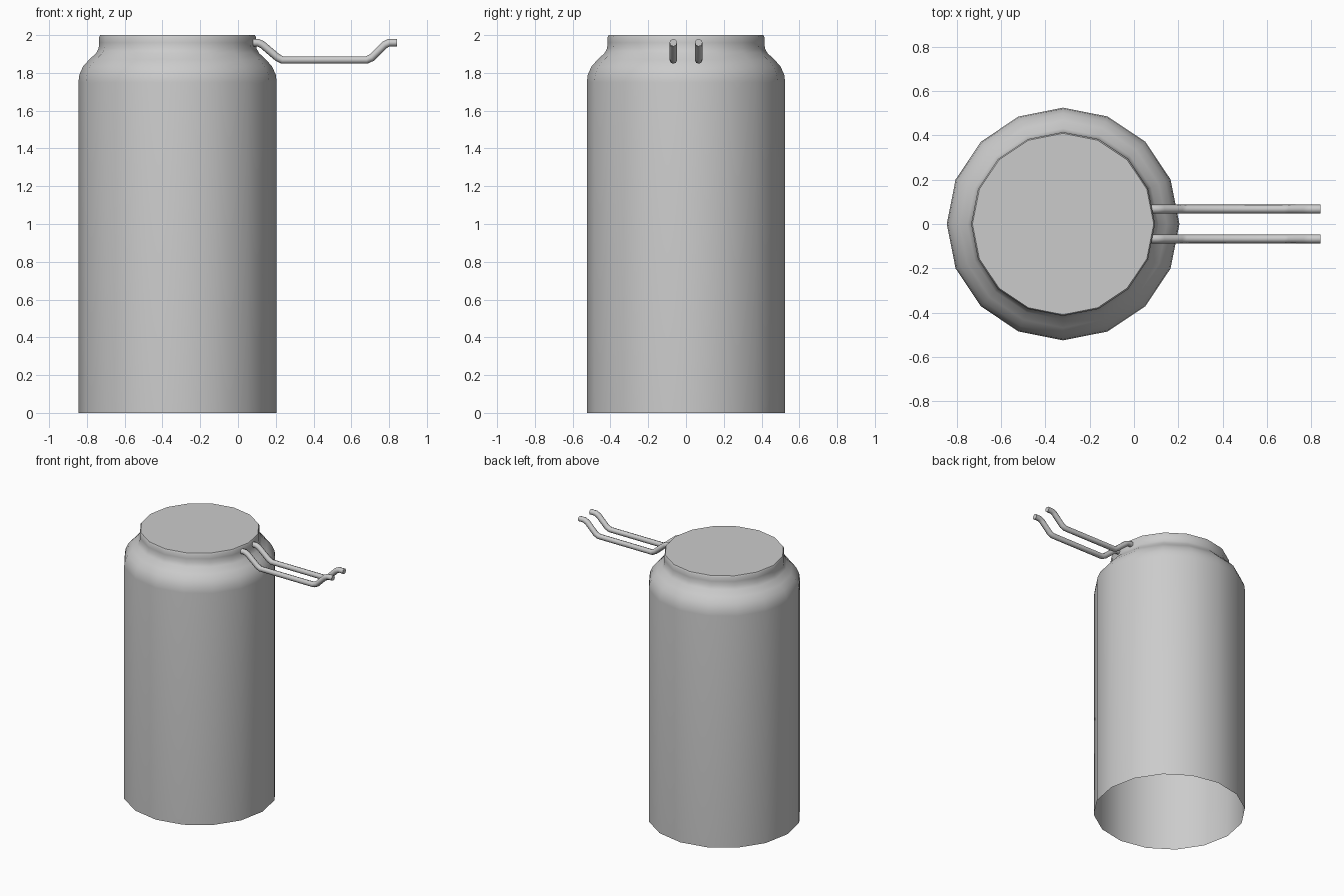
import bpy, bmesh, math

if "Cube" in bpy.data.objects:
    bpy.data.objects.remove(bpy.data.objects["Cube"])

CX, SIDES = -0.32, 16


def lathe(name, profile, cap_top=False):
    """Spin a (radius, z) profile around the can's axis."""
    bm = bmesh.new()
    rings = []
    for r, z in profile:
        rings.append([bm.verts.new((r * math.cos(2 * math.pi * i / SIDES),
                                    r * math.sin(2 * math.pi * i / SIDES), z))
                      for i in range(SIDES)])
    for a, b in zip(rings, rings[1:]):
        for i in range(SIDES):
            j = (i + 1) % SIDES
            bm.faces.new((a[i], a[j], b[j], b[i]))
    if cap_top:
        bm.faces.new(rings[-1])
    mesh = bpy.data.meshes.new(name)
    bm.to_mesh(mesh)
    bm.free()
    obj = bpy.data.objects.new(name, mesh)
    obj.location.x = CX
    bpy.context.collection.objects.link(obj)
    bpy.ops.object.select_all(action='DESELECT')
    obj.select_set(True)
    bpy.context.view_layer.objects.active = obj
    bpy.ops.object.shade_smooth_by_angle(angle=math.radians(40))
    return obj


def rod(name, path, y, radius):
    """Round bent rod following an (x, z) path."""
    curve = bpy.data.curves.new(name, 'CURVE')
    curve.dimensions = '3D'
    curve.bevel_depth = radius
    curve.bevel_resolution = 2
    curve.use_fill_caps = True
    spline = curve.splines.new('POLY')
    spline.points.add(len(path) - 1)
    for p, (x, z) in zip(spline.points, path):
        p.co = (x, y, z, 1)
    spline.use_smooth = True
    obj = bpy.data.objects.new(name, curve)
    bpy.context.collection.objects.link(obj)
    return obj


# Can body, open underneath, with rounded shoulder, neck and flat lid
lathe("can_body", [(0.525, 0), (0.525, 1.75), (0.52, 1.79), (0.50, 1.835),
                   (0.468, 1.87), (0.431, 1.905), (0.418, 1.93),
                   (0.415, 1.96), (0.415, 1.99), (0.409, 2.0)], cap_top=True)

# Pair of bent handle rods
handle_path = [(0.08, 1.96), (0.105, 1.96), (0.128, 1.95), (0.208, 1.882),
               (0.235, 1.868), (0.68, 1.868), (0.707, 1.88),
               (0.776, 1.948), (0.80, 1.96), (0.842, 1.96)]
for side, y in (("front", -0.067), ("back", 0.067)):
    rod("handle_rod_" + side, handle_path, y, 0.02)
